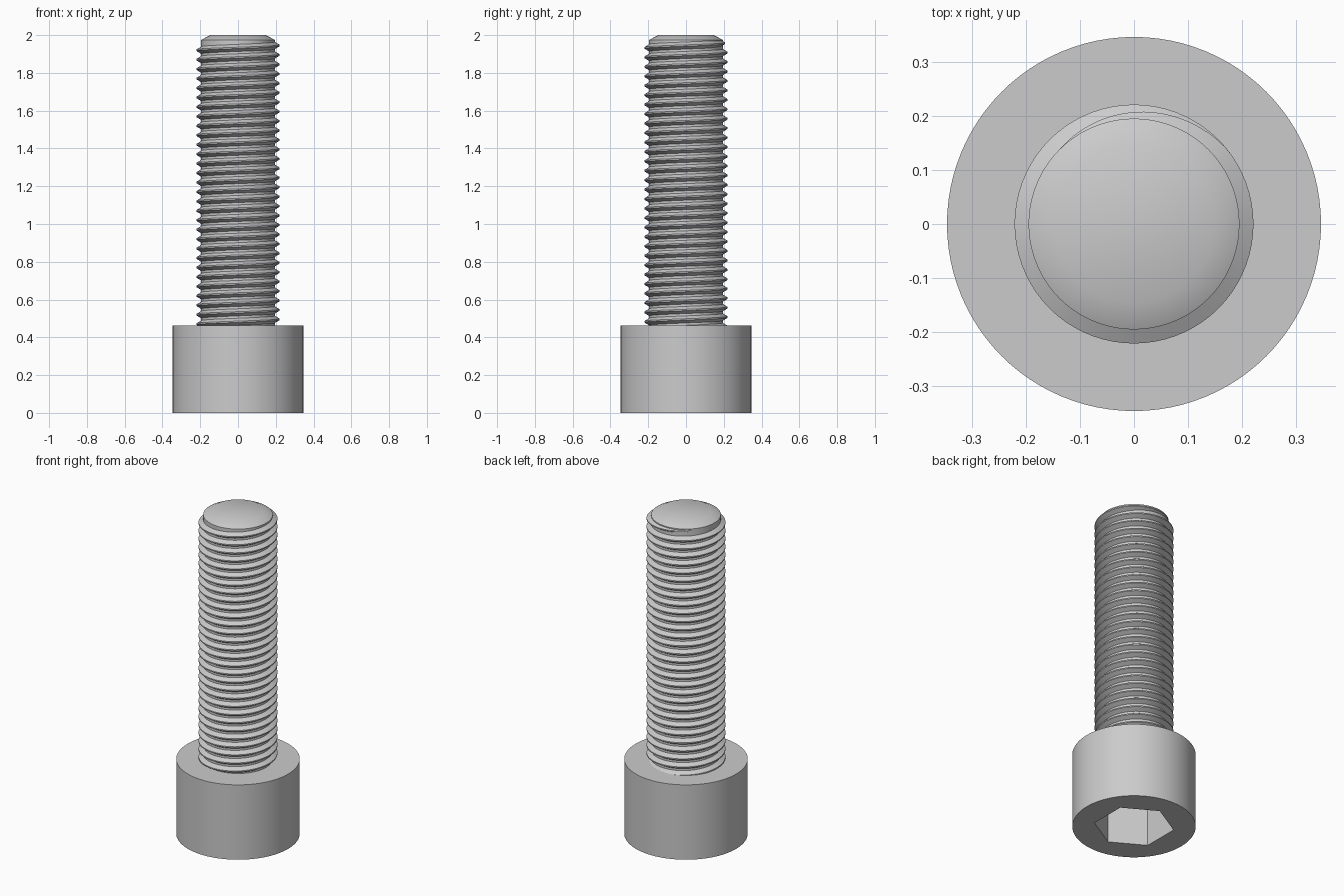
import bpy, bmesh
from math import cos, sin, pi, radians

old = bpy.data.objects.get("Cube")
if old:
    bpy.data.objects.remove(old, do_unlink=True)

steel = bpy.data.materials.new("steel_grey")
steel.use_nodes = True
GREY = (0.6, 0.6, 0.6, 1)
steel.diffuse_color = GREY
steel.node_tree.nodes["Principled BSDF"].inputs["Base Color"].default_value = GREY


def ring(bm, r, z, n, turn=0.0):
    return [bm.verts.new((r * cos(turn + 2 * pi * i / n), r * sin(turn + 2 * pi * i / n), z))
            for i in range(n)]


def bridge(bm, a, b):
    n = len(a)
    for i in range(n):
        j = (i + 1) % n
        bm.faces.new((a[i], a[j], b[j], b[i]))


def finish(bm, name):
    bmesh.ops.recalc_face_normals(bm, faces=bm.faces)
    mesh = bpy.data.meshes.new(name)
    bm.to_mesh(mesh)
    bm.free()
    mesh.materials.append(steel)
    ob = bpy.data.objects.new(name, mesh)
    bpy.context.collection.objects.link(ob)
    bpy.ops.object.select_all(action='DESELECT')
    ob.select_set(True)
    bpy.context.view_layer.objects.active = ob
    bpy.ops.object.shade_smooth_by_angle(angle=radians(30))
    return ob


# Cylindrical head with a hexagonal socket in its underside
HEAD_R, HEAD_H = 0.346, 0.463
SOCKET_R, SOCKET_DEPTH = 0.225, 0.27
bm = bmesh.new()
low, high = ring(bm, HEAD_R, 0, 96), ring(bm, HEAD_R, HEAD_H, 96)
mouth = ring(bm, SOCKET_R, 0, 6, pi / 6)
floor = ring(bm, SOCKET_R, SOCKET_DEPTH, 6, pi / 6)
bridge(bm, low, high)
bridge(bm, mouth, floor)
bm.faces.new(high)
bm.faces.new(floor)
rim = [bm.edges.get((loop[i - 1], loop[i])) for loop in (low, mouth) for i in range(len(loop))]
bmesh.ops.triangle_fill(bm, edges=rim, use_beauty=True)
finish(bm, "socket_head")

# Shank core with a chamfered tip
CORE_R = 0.195
bm = bmesh.new()
rings = [ring(bm, r, z, 96) for r, z in
         ((CORE_R, HEAD_H - 0.05), (CORE_R, 1.975), (0.146, 2.0))]
for a, b in zip(rings, rings[1:]):
    bridge(bm, a, b)
bm.faces.new(rings[0])
bm.faces.new(rings[-1])
finish(bm, "shank_core")

# Right-handed thread: a trapezoid swept up a helix, fading out near the tip
PITCH, CREST_R, STEPS = 0.05, 0.221, 72
ROOT_R = CORE_R - 0.002
TOP_Z = 1.945                      # crest height on the +x side of the last turn
FADE_START, FADE_END = radians(39), radians(142)
first, last = -30 * STEPS, round(FADE_END / (2 * pi) * STEPS)
bm = bmesh.new()
previous = None
for s in range(first, last + 1):
    a = 2 * pi * s / STEPS
    z = TOP_Z + PITCH * s / STEPS
    k = min(1, max(0.02, (FADE_END - a) / (FADE_END - FADE_START)))
    crest = ROOT_R + (CREST_R - ROOT_R) * k
    root_w, crest_w = 0.004 + 0.016 * k, 0.0035
    section = [bm.verts.new((r * cos(a), r * sin(a), z + dz)) for r, dz in
               ((ROOT_R, -root_w), (crest, -crest_w), (crest, crest_w), (ROOT_R, root_w))]
    if previous:
        bridge(bm, previous, section)
    else:
        bm.faces.new(section)
    previous = section
bm.faces.new(previous)
finish(bm, "helical_thread")
